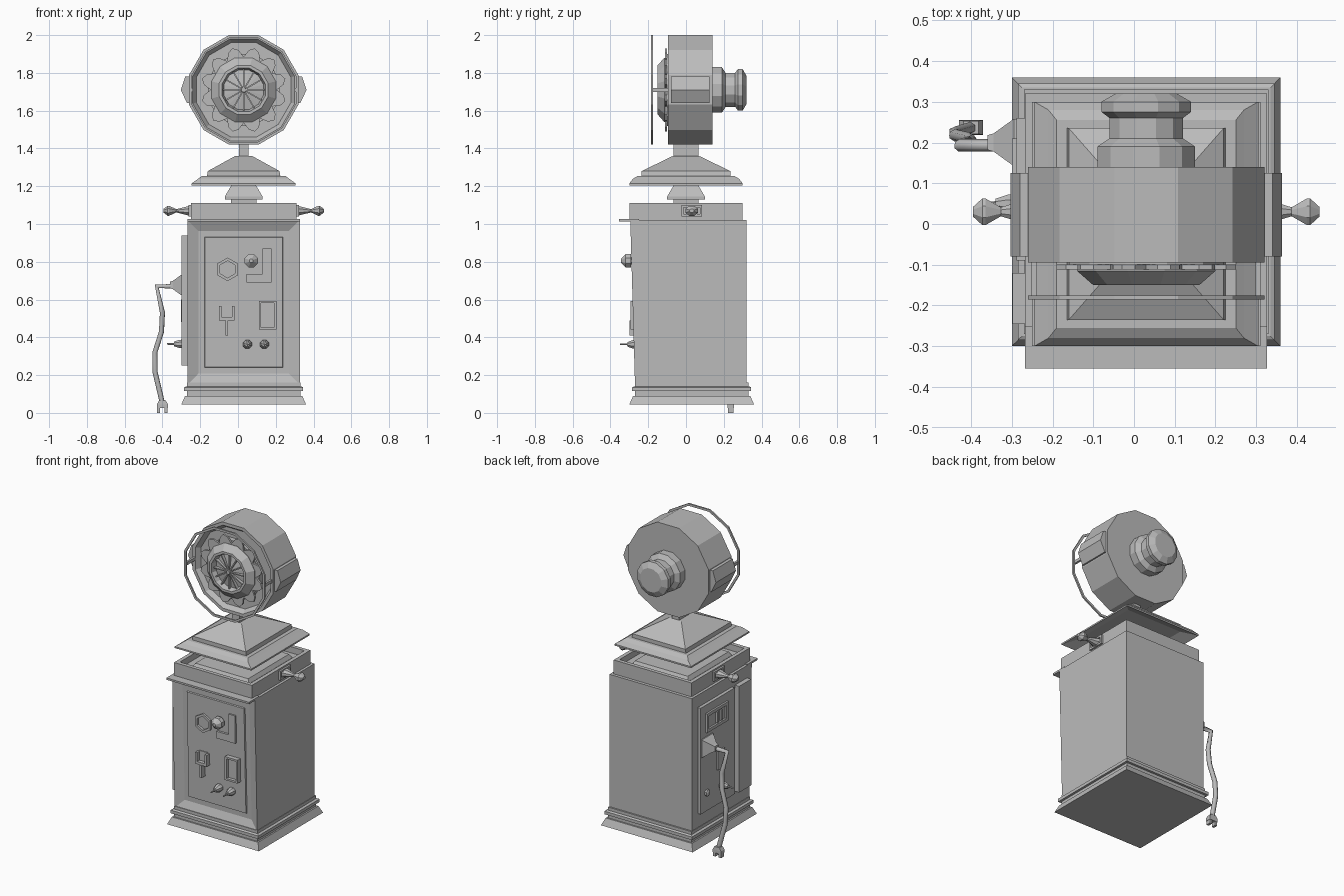
import bpy, bmesh, math
from mathutils import Vector, Matrix

if "Cube" in bpy.data.objects:
    bpy.data.objects.remove(bpy.data.objects["Cube"], do_unlink=True)

grey = bpy.data.materials.new("plain_grey")
grey.use_nodes = True
grey.diffuse_color = (.5, .5, .5, 1)
grey.node_tree.nodes["Principled BSDF"].inputs["Base Color"].default_value = grey.diffuse_color

MIDDLE = .03                        # centre line of cabinet and head
HEAD = Vector((MIDDLE, 0, 1.71))    # centre of the round head
HEAD_RADIUS = .29
SIDES = 12
BACK, FRONT = .32, -.27             # cabinet faces
PANEL = FRONT + .02                 # depth where front fittings start
SERVICE = -.28                      # where right side fittings start
LIP_HEIGHT = 1.02


def finish(name, bm):
    bmesh.ops.recalc_face_normals(bm, faces=bm.faces)
    mesh = bpy.data.meshes.new(name)
    bm.to_mesh(mesh)
    bm.free()
    mesh.materials.append(grey)
    part = bpy.data.objects.new(name, mesh)
    bpy.context.collection.objects.link(part)
    return part


def box(name, x, y, z):
    """Block between two limits on each axis."""
    bm = bmesh.new()
    bmesh.ops.create_cube(bm, size=1)
    for vert in bm.verts:
        vert.co = [limits[side > 0] for side, limits in zip(vert.co, (x, y, z))]
    return finish(name, bm)


def around(middle, half):
    return middle - half, middle + half


def stack(name, rings, sides=4, centre=(0, 0, 0), axis="Z", closed=False):
    """Rings (height, half width[, half depth]) joined along an axis."""
    bm = bmesh.new()
    corner = 1 / math.cos(math.pi / sides)
    loops = []
    for ring in rings:
        h, width, depth = ring[0], ring[1] * corner, ring[-1] * corner
        loop = []
        for i in range(sides):
            angle = math.tau * (i + .5) / sides
            u, v = width * math.cos(angle), depth * math.sin(angle)
            place = {"Z": (u, v, h), "Y": (u, h, v), "X": (h, u, v)}[axis]
            loop.append(bm.verts.new(Vector(place) + Vector(centre)))
        loops.append(loop)
    pairs = list(zip(loops, loops[1:]))
    if closed:
        pairs.append((loops[-1], loops[0]))
    else:
        bm.faces.new(loops[0])
        bm.faces.new(loops[-1])
    for low, high in pairs:
        for i in range(sides):
            bm.faces.new((low[i - 1], low[i], high[i], high[i - 1]))
    return finish(name, bm)


def prism(name, points, near, far):
    """Outline in x and z, given thickness along y."""
    bm = bmesh.new()
    face = bm.faces.new([bm.verts.new((x, near, z)) for x, z in points])
    for item in bmesh.ops.extrude_face_region(bm, geom=[face])["geom"]:
        if isinstance(item, bmesh.types.BMVert):
            item.co.y = far
    return finish(name, bm)


def rim(start, end, width, depth, wall):
    """Closed frame section: outer walls, then inner walls."""
    return [(start, width, depth), (end, width, depth),
            (end, width - wall, depth - wall), (start, width - wall, depth - wall)]


# Stepped plinth
base = (MIDDLE, MIDDLE, 0)
stack("plinth_foot", [(.045, .33), (.09, .31)], centre=base)
stack("plinth_groove", [(.09, .3), (.16, .3)], centre=base)
stack("plinth_band", [(.115, .315), (.135, .315), (.14, .305)], centre=base)

# Cabinet with a leaning front that holds a bevelled recess and raised panel
cabinet = box("cabinet", around(MIDDLE, .297), (FRONT, BACK), (.15, LIP_HEIGHT))
bm = bmesh.new()
bm.from_mesh(cabinet.data)
for vert in bm.verts:
    if vert.co.y < 0 and vert.co.z > 1:
        vert.co.y -= .025
bm.normal_update()
front = min(bm.faces, key=lambda face: face.calc_center_median().y)
for width, depth in ((.08, -.025), (.045, 0), (.004, .008)):
    bmesh.ops.inset_individual(bm, faces=[front], thickness=width, depth=depth)
bm.to_mesh(cabinet.data)
bm.free()
box("front_lip", around(MIDDLE, .297), (-.355, PANEL), around(LIP_HEIGHT, .006))

# Open tray with a raised inner slab, and the neck standing in it
TRAY_TOP = 1.11
stack("tray", rim(LIP_HEIGHT, TRAY_TOP, .28, .3, .025), centre=(MIDDLE, 0, 0), closed=True)
box("tray_floor", around(MIDDLE, .27), around(0, .29), around(1.05, .02))
stack("tray_slab", [(1.06, .21, .23), (1.095, .19, .21)], centre=(MIDDLE, 0, 0))
box("neck_base", around(MIDDLE, .067), around(0, .067), (1.09, 1.14))
stack("neck", [(1.13, .1), (1.145, .1), (1.205, .065), (1.25, .065)], centre=(MIDDLE, 0, 0))

# Roof with a hollow underside, and the post
stack("roof", [(1.24, .2, .22), (1.205, .275, .3), (1.215, .275, .3), (1.24, .24, .28),
               (1.255, .22, .255)], centre=(MIDDLE, 0, 0))
stack("roof_cap", [(1.25, .195, .235), (1.28, .19, .235), (1.36, .045, .07)], centre=(MIDDLE, 0, 0))
box("post", around(MIDDLE, .026), around(0, .065), (1.35, 1.44))

# Round head with a recessed front and stepped back housing
DRUM_FRONT, DRUM_BACK = -.095, .14
stack("head_drum", [(DRUM_BACK, HEAD_RADIUS), (DRUM_FRONT, HEAD_RADIUS), (DRUM_FRONT, .27),
                    (DRUM_FRONT + .03, .25)], SIDES, HEAD, "Y")
stack("back_housing", [(DRUM_BACK, .12), (.19, .12), (.21, .09), (.27, .09)], SIDES, HEAD, "Y")
stack("back_knob", [(.26, .09), (.275, .11), (.3, .11), (BACK, .075)], SIDES, HEAD, "Y")
HOOP = -.18
stack("front_hoop", rim(HOOP - .005, HOOP + .005, HEAD_RADIUS, HEAD_RADIUS, .014), SIDES, HEAD, "Y", True)
for sign, side in ((-1, "right"), (1, "left")):
    box(side + "_hoop_strut", around(MIDDLE + sign * .275, .007), (HOOP, DRUM_FRONT + .01),
        around(HEAD.z, .01))
    ear = [(.26, -.07), (.3, -.07), (.333, 0), (.31, .07), (.26, .07)]
    prism(side + "_ear", [(MIDDLE + sign * x, HEAD.z + z) for x, z in ear], -.08, .125)

# Petal rosette
petals = []
for i in range(SIDES):
    for step in range(4):
        radius = .175 + .053 * math.sin(math.pi * step / 4)
        angle = math.tau * (i + step / 4) / SIDES
        petals.append((HEAD.x + radius * math.cos(angle), HEAD.z + radius * math.sin(angle)))
prism("petal_rosette", petals, -.112, -.1)
stack("rosette_base", [(-.06, .19), (-.1, .19)], SIDES, HEAD, "Y")

# Dished centre with spokes
stack("centre_cup", [(-.08, .16), (-.115, .17), (-.15, .13), (-.15, .115), (-.115, .105), (-.13, .02)],
      SIDES, HEAD, "Y")
for i in range(SIDES):
    spoke = box("spoke", (.01, .11), around(-.128, .01), around(0, .0035))
    turn = Matrix.Rotation(math.tau * i / SIDES, 4, "Y")
    spoke.data.transform(Matrix.Translation(HEAD) @ turn)
stack("cup_hub", [(-.11, .02), (-.145, .012)], 8, HEAD, "Y")

# Side handles on the tray
for sign, side in ((-1, "right"), (1, "left")):
    centre = (MIDDLE, MIDDLE, 1.07)
    stem = [(.27, .035), (.295, .03), (.36, .01)]
    knob = [(.355, .01), (.395, .033), (.402, .033), (.425, .012)]
    for part, profile in (("_handle_stem", stem), ("_handle_knob", knob)):
        stack(side + part, [(sign * h, r, r * .8) for h, r in profile], 8, centre, "X")
    stack(side + "_handle_mount", rim(sign * .275, sign * .292, .055, .03, .012), 4, centre, "X", True)

# Front panel fittings
stack("hex_bezel", rim(PANEL, PANEL - .035, .054, .054, .015), 6, (-.055, 0, .76), "Y", True)
dial = (.07, PANEL, .805)
stack("dial_base", [(0, .02), (-.04, .02)], 8, dial, "Y")
stack("dial_knob", [(-.04, .035), (-.07, .035), (-.095, .01)], 8, dial, "Y")
box("corner_plate_upright", (.13, .178), (PANEL - .034, PANEL), (.69, .87))
box("corner_plate_foot", (.045, .13), (PANEL - .034, PANEL), (.69, .735))
SLOT = -.06
for sign in (-1, 1):
    box("slot_post", around(SLOT + sign * .034, .007), (PANEL - .045, PANEL), (.49, .565))
box("slot_sill", around(SLOT, .04), (PANEL - .045, PANEL), (.49, .507))
box("slot_back", around(SLOT, .03), (PANEL - .02, PANEL), (.5, .57))
box("slot_lever", around(SLOT, .007), (PANEL - .05, PANEL), (.41, .49))
window = (.157, 0, .517)
stack("window_frame", rim(PANEL, PANEL - .045, .046, .076, .012), 4, window, "Y", True)
box("window_pane", around(window[0], .04), (PANEL - .024, PANEL), around(window[2], .07))
for x in (.05, .14):
    button = (x, PANEL, .363)
    stack("front_button", [(0, .023), (-.03, .023), (-.06, .012)], 8, button, "Y")
    stack("button_pin", [(-.06, .005), (-.1, .004)], 8, button, "Y")

# Service panel on the right side
box("service_panel", (SERVICE - .008, FRONT + .01), (-.09, .26), (.25, .94))
box("service_strip", (SERVICE - .018, FRONT + .01), (-.245, -.12), (.25, .94))
vent = (SERVICE, .1, .825)
stack("vent_frame", rim(0, -.02, .11, .062, .02), 4, vent, "X", True)
for y in (.06, .1):
    box("vent_bar", (SERVICE - .02, SERVICE), around(y, .007), around(vent[2], .035))
box("socket", (SERVICE - .022, SERVICE), (.03, .1), (.48, .6))
stack("small_knob", [(0, .02), (-.02, .02), (-.025, .01)], 8, (SERVICE, .2, .37), "X")
switch = (SERVICE, .05, .365)
stack("side_switch", [(0, .022), (-.03, .022), (-.06, .012)], 8, switch, "X")
stack("switch_pin", [(-.06, .006), (-.095, .004)], 8, switch, "X")

# Cord outlet, cord and plug
stack("cord_outlet", [(0, .058), (-.015, .058), (-.065, .022), (-.08, .018)], 4, (SERVICE, .2, .677), "X")
curve = bpy.data.curves.new("power_cord", "CURVE")
curve.dimensions = "3D"
curve.bevel_depth = .015
curve.bevel_resolution = 1
curve.use_fill_caps = True
path = [(-.34, .67), (-.43, .67), (-.4, .53), (-.405, .43), (-.44, .32), (-.44, .22), (-.4, .05)]
spline = curve.splines.new("POLY")
spline.points.add(len(path) - 1)
for point, (x, z) in zip(spline.points, path):
    point.co = (x, .24 - .07 * z, z, 1)
curve.materials.append(grey)
bpy.context.collection.objects.link(bpy.data.objects.new("power_cord", curve))
stack("plug", [(.025, .03, .018), (.045, .03, .018), (.065, .018, .016)], centre=(-.4, .237, 0))
for sign in (-1, 1):
    box("plug_prong", around(-.4 + sign * .02, .008), around(.237, .015), (0, .03))
